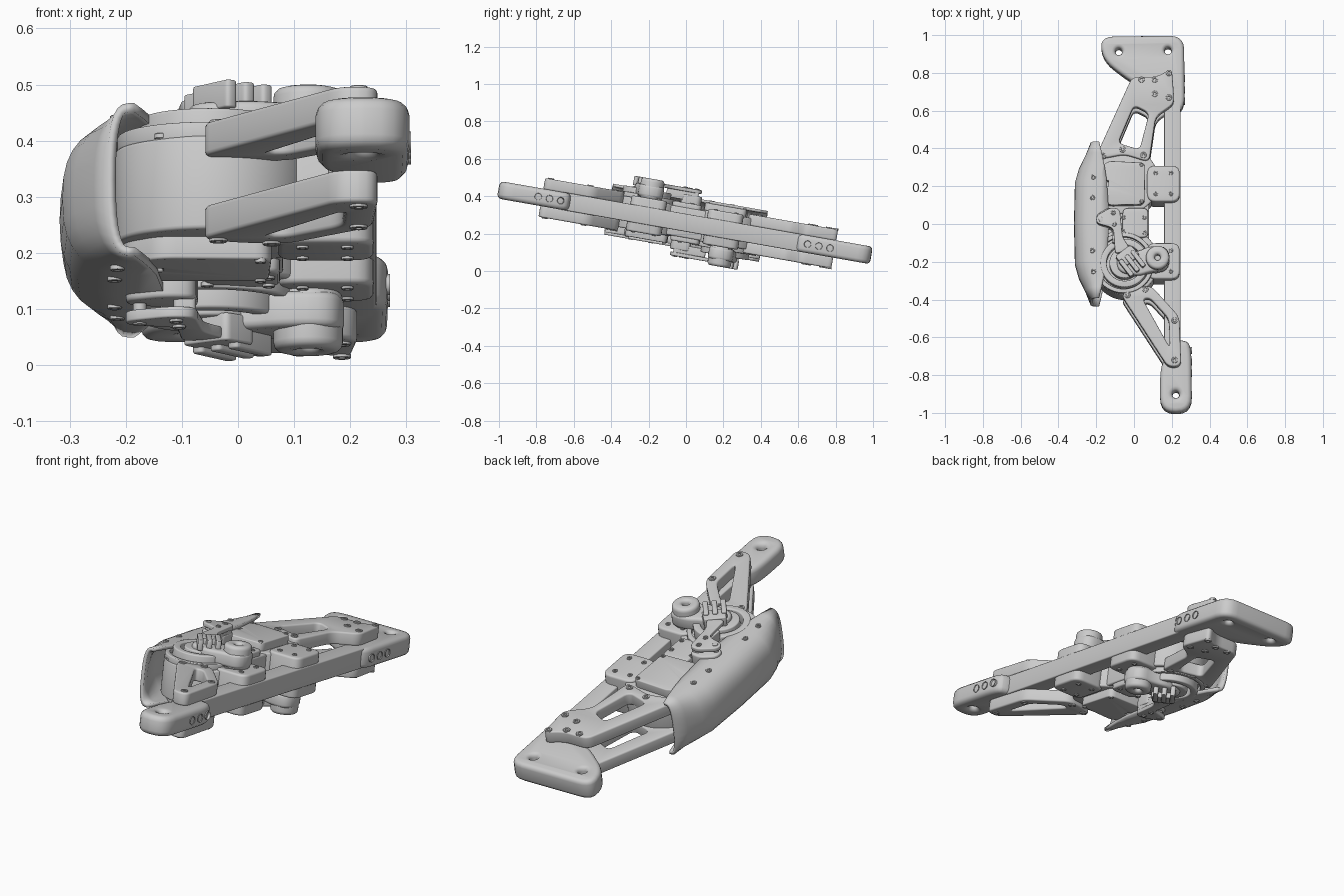
import bpy, bmesh, math
from mathutils import Matrix, Vector

old = bpy.data.objects.get("Cube")
if old:
    bpy.data.objects.remove(old, do_unlink=True)

TILT = math.radians(10)
C, S = math.cos(TILT), math.sin(TILT)
POSE = Matrix.Translation((0, 0, 0.258)) @ Matrix.Rotation(-TILT, 4, "X")
UP = Matrix.Identity(4)
MIRROR = Matrix.Diagonal((1, 1, -1, 1))        # same part on the underside
TURN = Matrix.Rotation(math.pi, 4, "X")        # half turn about the cross axis
COL = bpy.context.scene.collection

grey = bpy.data.materials.new("light grey metal")
grey.use_nodes = True
grey.diffuse_color = (0.6, 0.6, 0.6, 1)
grey.node_tree.nodes["Principled BSDF"].inputs["Base Color"].default_value = (0.6, 0.6, 0.6, 1)


def finish(name, mesh, placing):
    """Place a mesh in the tilted frame, fix normals, shade and colour it."""
    bm = bmesh.new()
    bm.from_mesh(mesh)
    bmesh.ops.remove_doubles(bm, verts=bm.verts, dist=0.0002)
    bmesh.ops.transform(bm, matrix=POSE @ placing, verts=bm.verts)
    bmesh.ops.recalc_face_normals(bm, faces=bm.faces)
    bm.to_mesh(mesh)
    bm.free()
    mesh.materials.clear()
    mesh.materials.append(grey)
    obj = bpy.data.objects.new(name, mesh)
    COL.objects.link(obj)
    bpy.ops.object.select_all(action="DESELECT")
    obj.select_set(True)
    bpy.context.view_layer.objects.active = obj
    bpy.ops.object.shade_smooth_by_angle(angle=math.radians(35))
    return obj


def fillet(points, radius):
    """Round each corner of a closed outline."""
    pts, out = [Vector(p) for p in points], []
    for i, p in enumerate(pts):
        ends = []
        for q in (pts[i - 1], pts[(i + 1) % len(pts)]):
            d = q - p
            ends.append(p + d.normalized() * min(radius, d.length * 0.48))
        for k in range(6):
            t = k / 5
            out.append(ends[0] * (1 - t) ** 2 + p * (2 * t * (1 - t)) + ends[1] * t * t)
    return out


def ring(x, y, r, n=28):
    return [Vector((x + r * math.cos(math.tau * k / n), y + r * math.sin(math.tau * k / n)))
            for k in range(n)]


def plate(name, outline, low, high, windows=(), bevel=0.008, placings=(UP,), steps=2):
    """Extrude an outline (as seen from above) between two heights."""
    for placing in placings:
        curve = bpy.data.curves.new(name, "CURVE")
        curve.dimensions, curve.fill_mode = "2D", "BOTH"
        curve.extrude = (high - low) / 2 - bevel
        curve.bevel_depth, curve.offset, curve.bevel_resolution = bevel, -bevel, steps
        for loop, sign in [(outline, 1)] + [(w, -1) for w in windows]:
            area = sum(a.x * b.y - b.x * a.y for a, b in zip(loop, loop[1:] + loop[:1]))
            pts = loop if area * sign > 0 else loop[::-1]
            sp = curve.splines.new("POLY")
            sp.points.add(len(pts) - 1)
            sp.use_cyclic_u = True
            for cp, p in zip(sp.points, pts):
                cp.co = (p.x, (p.y - S * high) / C, 0, 1)
        tmp = bpy.data.objects.new("tmp", curve)
        COL.objects.link(tmp)
        bpy.context.view_layer.update()
        mesh = bpy.data.meshes.new_from_object(tmp.evaluated_get(bpy.context.evaluated_depsgraph_get()))
        bpy.data.objects.remove(tmp)
        mesh.transform(Matrix.Translation((0, 0, (low + high) / 2)))
        finish(name, mesh, placing)


def box(x0, x1, y0, y1, r=0.025):
    return fillet([(x0, y0), (x1, y0), (x1, y1), (x0, y1)], r)


def screws(name, spots, height, placings=(UP,), r=0.016):
    """Low screw heads with a hexagonal socket."""
    for x, y in spots:
        plate(name, ring(x, y, r, 16), height - 0.004, height + 0.005,
              [ring(x, y, r * 0.5, 6)], 0.001, placings, 0)


BOTH, PAIR = (UP, MIRROR), (UP, TURN)

# Straight rail joining the two ends
plate("rail", box(0.16, 0.247, -0.72, 0.72, 0.01), -0.047, 0.047, bevel=0.006)

# End pieces with through holes
plate("front_end", fillet([(0.255, -0.61), (0.303, -0.63), (0.307, -0.995), (0.138, -0.995),
      (0.138, -0.76), (0.17, -0.70), (0.17, -0.61)], 0.085), -0.047, 0.047,
      [ring(0.222, -0.9, 0.018)], 0.024)
plate("rear_end", fillet([(-0.18, 0.995), (0.265, 1.0), (0.268, 0.60), (0.16, 0.57), (0.16, 0.68),
      (0.0, 0.745), (-0.165, 0.87)], 0.075), -0.047, 0.047,
      [ring(-0.08, 0.915, 0.018), ring(0.18, 0.92, 0.018)], 0.02)

# Cross bolts along the outer side of both ends
for side, x, ys in (("front", 0.305, (-0.79, -0.73, -0.67)), ("rear", 0.268, (0.65, 0.71, 0.77))):
    for y in ys:
        bm = bmesh.new()
        bmesh.ops.create_cone(bm, cap_ends=True, segments=20, radius1=0.019, radius2=0.019, depth=0.03,
                              matrix=Matrix.Translation((x - 0.012, y / C, 0)) @ Matrix.Rotation(math.pi / 2, 4, "Y"))
        cap = max(bm.faces, key=lambda f: f.calc_center_median().x)
        bmesh.ops.inset_region(bm, faces=[cap], thickness=0.005)
        bmesh.ops.translate(bm, verts=cap.verts, vec=(-0.012, 0, 0))
        mesh = bpy.data.meshes.new("cross_bolt")
        bm.to_mesh(mesh)
        bm.free()
        finish(side + "_cross_bolt", mesh, UP)

# Window arms above and below the rail
plate("front_arm", fillet([(-0.07, -0.37), (0.0, -0.335), (0.09, -0.325), (0.24, -0.49), (0.25, -0.75),
      (0.18, -0.755)], 0.035), 0.045, 0.105,
      [fillet([(0.045, -0.395), (0.085, -0.39), (0.185, -0.50), (0.19, -0.655)], 0.03)],
      0.008, BOTH)
screws("front_arm_screw", [(-0.035, -0.375), (0.06, -0.345), (0.215, -0.51), (0.215, -0.72)], 0.105, BOTH)
plate("rear_arm", fillet([(-0.21, 0.34), (-0.01, 0.78), (0.12, 0.78), (0.20, 0.825), (0.215, 0.64),
      (0.115, 0.57), (0.08, 0.33), (-0.05, 0.37)], 0.035), 0.045, 0.105,
      [fillet([(-0.085, 0.43), (0.03, 0.395), (0.08, 0.59), (0.0, 0.63)], 0.03)], 0.008, BOTH)
screws("rear_arm_screw", [(-0.165, 0.36), (-0.06, 0.395), (0.05, 0.365), (0.04, 0.765), (0.11, 0.765),
       (0.11, 0.69), (0.185, 0.80), (0.185, 0.67)], 0.105, BOTH)

# Rail clamps
for y in (0.215, -0.195):
    plate("rail_clamp", box(0.07, 0.242, y - 0.095, y + 0.095, 0.045), -0.095, 0.095, bevel=0.01)
    screws("clamp_screw", [(x, y + d) for x in (0.115, 0.195) for d in (-0.055, 0.055)],
           0.095, BOTH, 0.011)

# Two drive drums: one opens upward at the front, the other downward at the rear
plate("drum", ring(-0.045, -0.2, 0.175, 64), -0.085, 0.085, bevel=0.008, placings=PAIR)
plate("drum_ring", ring(-0.055, -0.205, 0.16, 64), 0.08, 0.11, [ring(-0.055, -0.205, 0.138, 48)], 0.004, PAIR)
plate("drum_hub", ring(-0.05, -0.205, 0.128, 48), 0.07, 0.14, [ring(-0.05, -0.205, 0.095, 48)], 0.006, PAIR)
plate("drum_core", ring(-0.05, -0.205, 0.08, 40), 0.07, 0.145, bevel=0.006, placings=PAIR)
screws("ring_screw", [(-0.055 + 0.168 * math.cos(a), -0.19 + 0.168 * math.sin(a))
       for a in (1.9, 2.5, 4.2)], 0.088, PAIR, 0.012)

# Flat motor covers on the closed side of each drum
plate("motor_cover", fillet([(0.055, 0.105), (0.06, 0.325), (-0.14, 0.335), (-0.205, 0.27),
      (-0.205, 0.16), (-0.14, 0.10)], 0.03), 0.07, 0.125,
      [box(-0.165, -0.135, 0.20, 0.23, 0.003)], 0.005, PAIR)
screws("cover_screw", [(0.04, 0.12), (0.04, 0.315)], 0.125, PAIR, 0.01)

# Housing joining the drums
plate("housing", box(-0.2, 0.08, -0.22, 0.22, 0.03), -0.08, 0.08)
plate("housing_ear", box(-0.06, 0.075, -0.07, 0.085, 0.03), 0.07, 0.105, placings=PAIR)
screws("ear_screw", [(-0.055, 0.035), (0.055, 0.035), (0.055, -0.045), (-0.055, -0.04)], 0.105, PAIR, 0.011)

# Lever with a round pivot boss
plate("lever", fillet([(-0.09, -0.25), (-0.09, -0.15), (0.02, -0.145), (0.08, -0.115), (0.17, -0.115),
      (0.195, -0.18), (0.17, -0.245), (0.09, -0.25), (0.02, -0.275)], 0.05), 0.10, 0.165, bevel=0.014, placings=PAIR)
plate("pivot_boss", ring(0.125, -0.175, 0.062, 40), 0.09, 0.2, [ring(0.125, -0.175, 0.015, 20)], 0.016, PAIR)

# Cable clevis, its link and the fork at the far end
plate("clevis_post", fillet([(-0.20, 0.0), (-0.20, 0.05), (-0.13, 0.09), (-0.075, 0.08),
      (-0.07, -0.02), (-0.13, -0.02)], 0.025), 0.08, 0.15, placings=PAIR)
plate("clevis_top", fillet([(-0.20, 0.005), (-0.20, 0.045), (-0.12, 0.09), (-0.075, 0.08),
      (-0.06, -0.07), (-0.02, -0.13), (-0.10, -0.16), (-0.11, -0.02)], 0.025), 0.165, 0.185, bevel=0.004, placings=PAIR)
plate("clevis_pin", ring(-0.175, 0.025, 0.012, 16), 0.08, 0.188, bevel=0.001, placings=PAIR)
plate("clevis_core", box(-0.115, -0.075, -0.10, 0.07, 0.01), 0.12, 0.17, bevel=0.003, placings=PAIR)
plate("fork_body", fillet([(-0.10, -0.17), (-0.02, -0.11), (0.03, -0.16), (-0.05, -0.23)], 0.012),
      0.14, 0.19, bevel=0.004, placings=PAIR)
turn = Matrix.Rotation(math.radians(38), 2)
for off in (-0.04, 0.0, 0.04):
    bar = [turn @ Vector((x + off, y)) + Vector((-0.03, -0.18)) for x, y in box(-0.012, 0.012, -0.085, 0.02, 0.01)]
    plate("fork_prong", bar, 0.15, 0.2, bevel=0.004, placings=PAIR)
screws("clevis_screw", [(-0.11, 0.06), (-0.105, 0.0)], 0.185, PAIR, 0.012)

# Rounded side shell, open toward the rail and at both ends
bm = bmesh.new()
rows = []
for y, reach in ((-0.42, 0.225), (-0.36, 0.25), (-0.29, 0.285), (-0.22, 0.305), (0, 0.31),
                 (0.22, 0.305), (0.29, 0.285), (0.36, 0.25), (0.42, 0.225)):
    inner = 0.13 + 0.055 * (abs(y) / 0.42) ** 2
    row = [(-inner, -0.13)]
    for k in range(17):
        a = -math.pi / 2 + math.pi * k / 16
        cx, sx = abs(math.cos(a)) ** 0.75, abs(math.sin(a)) ** 0.75
        start = max(inner + 0.01, reach - 0.13)
        row.append((-start - (reach - start) * cx, math.copysign(0.13 * sx, a)))
    row.append((-inner, 0.13))
    rows.append([bm.verts.new((x, y, w)) for x, w in row])
for r0, r1 in zip(rows, rows[1:]):
    for k in range(len(r0) - 1):
        bm.faces.new((r0[k], r0[k + 1], r1[k + 1], r1[k]))
mesh = bpy.data.meshes.new("side_shell")
bm.to_mesh(mesh)
bm.free()
shell = finish("side_shell", mesh, UP)
wall = shell.modifiers.new("wall", "SOLIDIFY")
wall.thickness, wall.offset = 0.016, 0
screws("shell_screw", [(-0.22, 0.14), (-0.22, -0.14), (-0.215, -0.25), (-0.215, 0.25)], 0.135, BOTH, 0.013)
